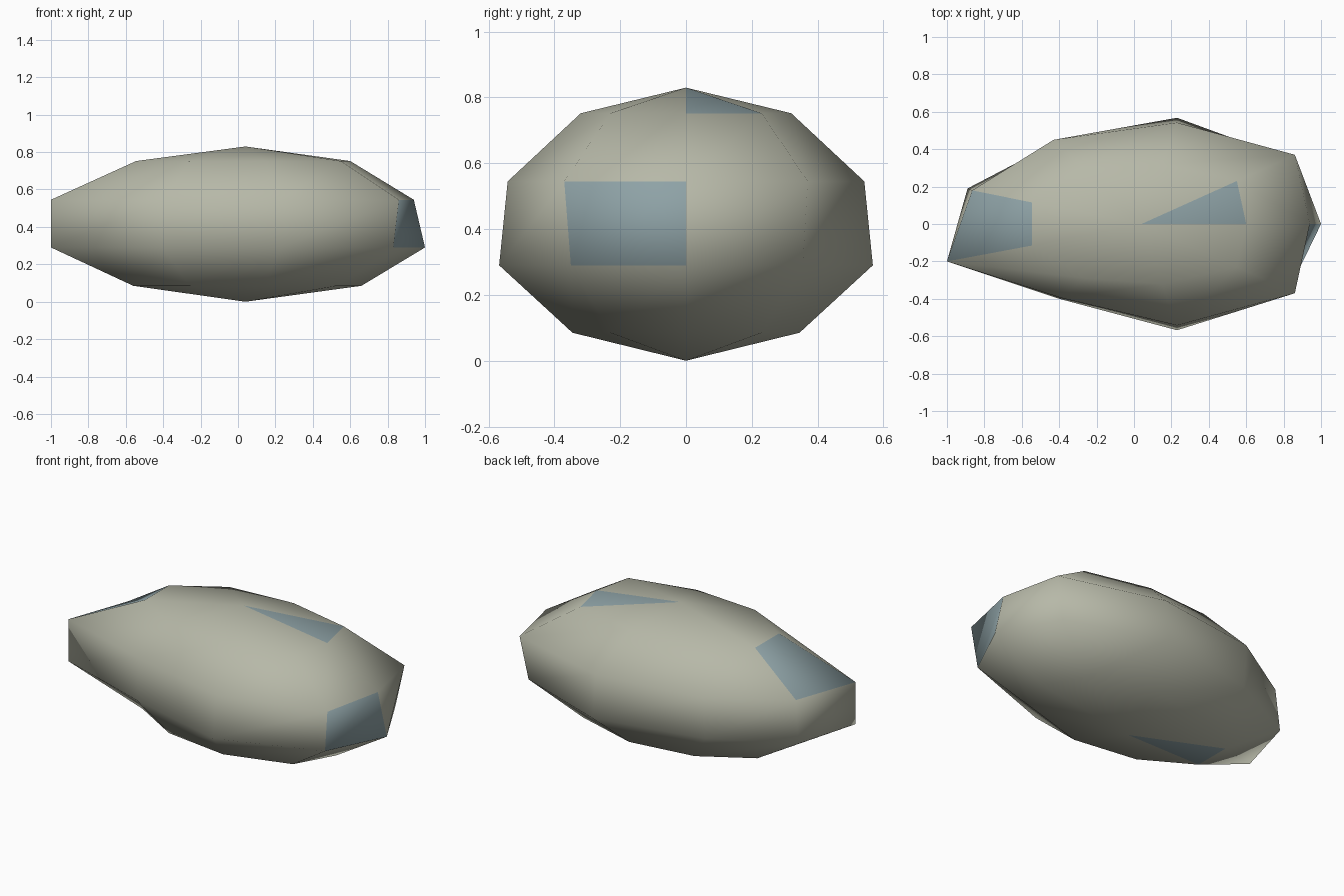
import bpy, bmesh

if "Cube" in bpy.data.objects:
    bpy.data.objects.remove(bpy.data.objects["Cube"])


def material(name, rgb):
    m = bpy.data.materials.new(name)
    m.diffuse_color = (*rgb, 1.0)
    m.use_nodes = True
    m.node_tree.nodes["Principled BSDF"].inputs["Base Color"].default_value = m.diffuse_color
    return m


# Rings from bottom to top: height and the outline of one half (five points).
# The half is mirrored in y to give a nine-sided ring.
RINGS = [
    (0.085, [(0.66, 0), (0.53, 0.23), (0.14, 0.345), (-0.26, 0.29), (-0.56, 0.115)]),
    (0.29, [(1.0, 0), (0.81, 0.355), (0.23, 0.568), (-0.43, 0.43), (-0.89, 0.19)]),
    (0.545, [(0.94, 0), (0.86, 0.37), (0.23, 0.542), (-0.43, 0.45), (-0.865, 0.18)]),
    (0.752, [(0.60, 0), (0.55, 0.23), (0.15, 0.32), (-0.26, 0.29), (-0.545, 0.115)]),
]
# Uneven points on the front side of the stone: (ring, side) -> position
NUDGES = {
    (1, 5): (-1.0, -0.20), (2, 5): (-1.0, -0.20),
    (1, 6): (-0.40, -0.40), (2, 6): (-0.39, -0.395),
    (1, 8): (0.83, -0.35),
}
SIDES = 9

bm = bmesh.new()
rings = []
for r, (z, half) in enumerate(RINGS):
    outline = half + [(x, -y) for x, y in reversed(half[1:])]
    ring = []
    for s, point in enumerate(outline):
        x, y = NUDGES.get((r, s), point)
        ring.append(bm.verts.new((x, y, z)))
    rings.append(ring)
bottom = bm.verts.new((0.04, 0, 0))
top = bm.verts.new((0.04, 0, 0.83))

# Blue patches as (band, side); band 0 is the bottom cap, band 4 the top cap
PATCHES = {(0, 4), (2, 8), (3, 4), (4, 0)}
for s in range(SIDES):
    n = (s + 1) % SIDES
    strip = [(bottom, rings[0][n], rings[0][s])]
    for low, high in zip(rings, rings[1:]):
        strip.append((low[s], low[n], high[n], high[s]))
    strip.append((rings[-1][s], rings[-1][n], top))
    for band, corners in enumerate(strip):
        face = bm.faces.new(corners)
        face.smooth = True
        face.material_index = 1 if (band, s) in PATCHES else 0

# Stone body
mesh = bpy.data.meshes.new("stone")
bm.normal_update()
bm.to_mesh(mesh)
bm.free()
mesh.materials.append(material("grey green stone", (0.47, 0.48, 0.39)))
mesh.materials.append(material("blue grey patch", (0.27, 0.36, 0.38)))
bpy.context.collection.objects.link(bpy.data.objects.new("stone", mesh))
